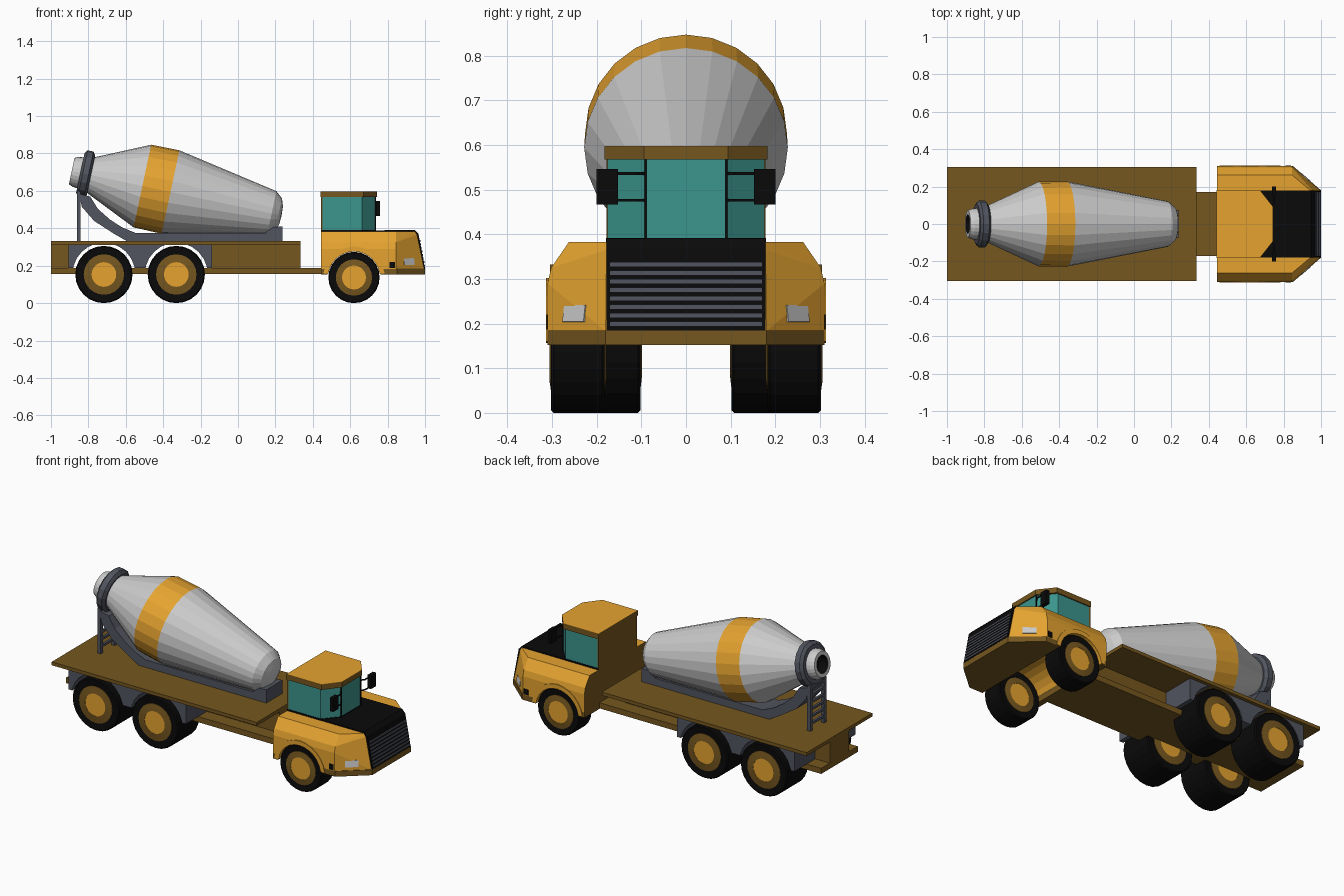
import bpy, bmesh, math
from mathutils import Vector

if "Cube" in bpy.data.objects:
    bpy.data.objects.remove(bpy.data.objects["Cube"])

def material(name, c):
    m = bpy.data.materials.new(name)
    m.diffuse_color = (*c, 1)
    m.use_nodes = True
    m.node_tree.nodes["Principled BSDF"].inputs["Base Color"].default_value = m.diffuse_color
    return m

YELLOW = material("yellow", (0.79, 0.37, 0.03))
BROWN = material("brown", (0.18, 0.095, 0.014))
BLACK = material("black", (0.003, 0.003, 0.003))
DARK = material("dark_grey", (0.085, 0.09, 0.115))
LIGHT = material("light_grey", (0.62, 0.62, 0.62))
GLASS = material("glass", (0.045, 0.30, 0.27))

def finish(name, bm, *mats):
    bmesh.ops.recalc_face_normals(bm, faces=bm.faces)
    me = bpy.data.meshes.new(name)
    bm.to_mesh(me)
    bm.free()
    for m in mats:
        me.materials.append(m)
    ob = bpy.data.objects.new(name, me)
    bpy.context.collection.objects.link(ob)
    return ob

def prism(name, pts, lo, hi, mat, axis="y"):
    """Extrude an outline: (x,z) along y, or (x,y) along z."""
    place = {"y": lambda a, b, t: (a, t, b), "z": lambda a, b, t: (a, b, t)}[axis]
    bm = bmesh.new()
    rings = [[bm.verts.new(place(a, b, t)) for a, b in pts] for t in (lo, hi)]
    n = len(pts)
    for i in range(n):
        j = (i + 1) % n
        bm.faces.new((rings[0][i], rings[0][j], rings[1][j], rings[1][i]))
    bm.faces.new(rings[0])
    bm.faces.new(rings[1])
    return finish(name, bm, mat)

def box(name, x, y, z, mat):
    return prism(name, [(x[0], z[0]), (x[1], z[0]), (x[1], z[1]), (x[0], z[1])], *y, mat)

def lathe(name, prof, n, mats, slots, closed=False):
    """Revolve (s, r) points round the local x axis, one material slot per strip."""
    bm = bmesh.new()
    rings = []
    for s, r in prof:
        if r == 0:
            rings.append([bm.verts.new((s, 0, 0))] * n)
        else:
            rings.append([bm.verts.new((s, r * math.sin(2 * math.pi * i / n),
                                        r * math.cos(2 * math.pi * i / n))) for i in range(n)])
    if closed:
        rings.append(rings[0])
    for k in range(len(rings) - 1):
        for i in range(n):
            j = (i + 1) % n
            quad = [rings[k][i], rings[k][j], rings[k + 1][j], rings[k + 1][i]]
            f = bm.faces.new(list(dict.fromkeys(quad)))
            f.material_index = slots[k] if k < len(slots) else 0
    return finish(name, bm, *mats)

def hull(name, pts, *mats):
    bm = bmesh.new()
    for x, y, z in pts:
        for s in (-1, 1):
            bm.verts.new((x, s * y, z))
    bmesh.ops.convex_hull(bm, input=bm.verts)
    bmesh.ops.dissolve_limit(bm, angle_limit=0.01, verts=bm.verts, edges=bm.edges)
    return finish(name, bm, *mats)

def arc(cx, cz, r, a0, a1, n):
    return [(cx + r * math.cos(math.radians(a0 + (a1 - a0) * i / n)),
             cz + r * math.sin(math.radians(a0 + (a1 - a0) * i / n))) for i in range(n + 1)]

def cut(ob, cx, cz, r):
    """Cut a wheel arch right through an object."""
    c = prism("cutter", arc(cx, cz, r, 0, 345, 23), -0.5, 0.5, None)
    c.hide_render = True
    m = ob.modifiers.new("arch", "BOOLEAN")
    m.operation, m.object, m.solver = "DIFFERENCE", c, "EXACT"
    dg = bpy.context.evaluated_depsgraph_get()
    me = bpy.data.meshes.new_from_object(ob.evaluated_get(dg))
    ob.modifiers.clear()
    ob.data = me
    bpy.data.objects.remove(c)

REAR = (-0.717, -0.33)

# Chassis: lower flange, web, deck and grey wheel housings
box("chassis_flange", (-1, 0.455), (-0.17, 0.17), (0.155, 0.188), BROWN)
web = box("chassis_web", (-1, 0.335), (-0.09, 0.09), (0.185, 0.312), BROWN)
box("deck", (-1, 0.335), (-0.305, 0.305), (0.312, 0.332), BROWN)
housings = [box("wheel_housing", (-0.905, -0.14), sorted((s * 0.09, s * 0.285)),
                (0.188, 0.312), DARK) for s in (-1, 1)]
for ob in [web] + housings:
    for cx in REAR:
        cut(ob, cx, 0.155, 0.168)

# Wheels: tyre with rim and hub on both faces
def wheel(name, x, r, y0, y1, rim, hub):
    w, c = (y1 - y0) / 2, r * 0.96
    half = [(0, 0), (0, hub), (0.002, hub), (-0.003, rim), (-0.006, rim), (-0.002, c), (-0.008, r)]
    prof = [(-w - d, q) for d, q in half] + [(w + d, q) for d, q in reversed(half)]
    side = [0, 0, 1, 1, 2, 2]
    for s in (-1, 1):
        o = lathe(name, prof, 24, (YELLOW, BROWN, BLACK), side + [2] + side[::-1])
        o.rotation_euler.z = math.pi / 2
        o.location = (x, s * (y0 + y1) / 2, r)

for x in REAR:
    wheel("rear_wheel", x, 0.153, 0.10, 0.303, 0.108, 0.066)
wheel("front_wheel", 0.62, 0.137, 0.18, 0.304, 0.097, 0.064)

# Cab lower body and skirt, with front wheel arches
sec = [(0.31, 0.183), (0.31, 0.29), (0.302, 0.325), (0.262, 0.383)]
body = hull("cab_body", [(x, y, z) for x in (0.445, 0.845) for y, z in sec]
            + [(0.995, 0.18, 0.183), (0.957, 0.178, 0.365), (0.945, 0.178, 0.383)], YELLOW, BROWN)
skirt = prism("cab_skirt", [(0.445, -0.31), (0.85, -0.31), (1.0, -0.18), (1.0, 0.18),
                            (0.85, 0.31), (0.445, 0.31)], 0.152, 0.184, BROWN, "z")
for ob in (body, skirt):
    cut(ob, 0.62, 0.137, 0.144)
for p in body.data.polygons:
    if p.normal.x < -0.9 and p.center.x < 0.45:
        p.material_index = 1
for s in (-1, 1):
    prism("fender_lip", arc(0.62, 0.137, 0.139, 8, 172, 12) + arc(0.62, 0.137, 0.165, 172, 8, 12),
          s * 0.28, s * 0.314, YELLOW)

# Black hood and grille slats
prism("hood", [(0.6, 0.3), (0.6, 0.388), (0.945, 0.391), (0.965, 0.37), (1.0, 0.185), (0.9, 0.185)],
      -0.178, 0.178, BLACK)
for i in range(8):
    z = 0.2 + i * 0.019
    x = 1.0 - (z - 0.185) * 0.19
    box("grille_slat", (x - 0.01, x + 0.003), (-0.17, 0.17), (z - 0.005, z + 0.005), DARK)

# Cabin: glass, back wall, pillars and roof
def plan(x0, x1, x2, y, yf):
    return [(x0, -y), (x1, -y), (x2, -yf), (x2, yf), (x1, y), (x0, y)]
prism("cab_glass", plan(0.45, 0.662, 0.735, 0.176, 0.09), 0.38, 0.57, GLASS, "z")
prism("cab_base_trim", plan(0.446, 0.664, 0.738, 0.179, 0.092), 0.38, 0.392, BLACK, "z")
box("cab_back_wall", (0.444, 0.452), (-0.178, 0.178), (0.38, 0.57), BROWN)
prism("roof_band", plan(0.442, 0.672, 0.742, 0.183, 0.094), 0.567, 0.596, BROWN, "z")
prism("roof_top", plan(0.442, 0.672, 0.742, 0.183, 0.094), 0.596, 0.598, YELLOW, "z")

for s in (-1, 1):
    # Pillars, mirrors and mirror arms
    box("pillar", (0.731, 0.738), (s * 0.087, s * 0.093), (0.385, 0.568), BLACK)
    box("mirror", (0.738, 0.76), (s * 0.152, s * 0.2), (0.467, 0.546), BLACK)
    for z in (0.476, 0.536):
        prism("mirror_arm", [(0.732, s * 0.085), (0.752, s * 0.11), (0.752, s * 0.16),
                             (0.746, s * 0.16), (0.746, s * 0.112), (0.727, s * 0.088)],
              z - 0.003, z + 0.003, BLACK, "z")
    # Headlights on the slanted corners, side indicators
    lamp = box("headlight", (-0.014, 0.014), (-0.036, 0.036), (-0.019, 0.019), LIGHT)
    lamp.location = (0.907, s * 0.241, 0.221)
    lamp.rotation_euler = (0, math.radians(-8), s * math.radians(49))
    box("indicator", (0.81, 0.84), (s * 0.29, s * 0.312), (0.187, 0.22), BLACK)

# Mixer drum, tilted, with yellow band and open mouth
TILT = math.radians(12)
drum = lathe("drum", [(0.684, 0), (0.681, 0.05), (0.667, 0.09), (0.63, 0.122), (0.077, 0.228),
                      (-0.077, 0.226), (-0.36, 0.097), (-0.40, 0.086), (-0.44, 0.082), (-0.463, 0.072),
                      (-0.463, 0.05), (-0.40, 0.05), (-0.40, 0)],
             24, (LIGHT, YELLOW, BLACK), [0, 0, 0, 0, 1, 0, 0, 0, 0, 0, 2, 2])
collar = lathe("drum_collar", [(-0.416, 0.075), (-0.416, 0.108), (-0.403, 0.126), (-0.371, 0.126),
                               (-0.358, 0.108), (-0.358, 0.075)], 16, (DARK,), [], True)
for o in (drum, collar):
    o.location = (-0.436, 0, 0.61)
    o.rotation_euler.y = TILT

# Cradle with curved rear arm
prism("drum_cradle", [(-0.595, 0.332), (0.237, 0.332), (0.237, 0.41), (0.165, 0.405), (0.15, 0.375),
                      (-0.55, 0.376), (-0.62, 0.405), (-0.685, 0.447), (-0.75, 0.505), (-0.79, 0.57),
                      (-0.85, 0.585), (-0.835, 0.515), (-0.77, 0.44), (-0.665, 0.372)],
      -0.075, 0.075, DARK)

# Ladder at the back
for s in (-1, 1):
    box("ladder_post", (-0.862, -0.842), (s * 0.055, s * 0.075), (0.33, 0.6), DARK)
for i in range(6):
    z = 0.37 + i * 0.042
    box("ladder_rung", (-0.859, -0.845), (-0.06, 0.06), (z - 0.007, z + 0.007), DARK)
